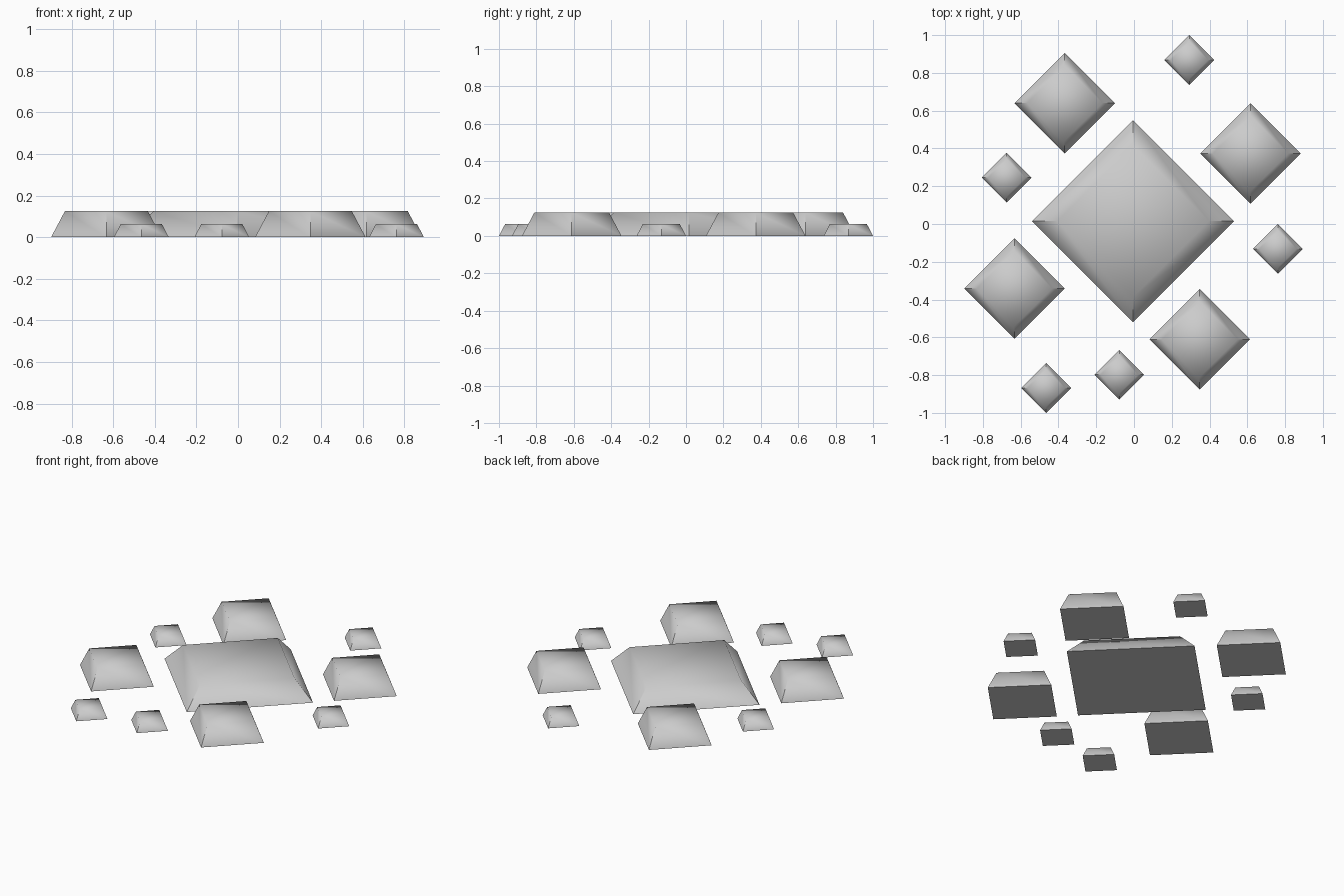
import bpy, bmesh, math

if "Cube" in bpy.data.objects:
    bpy.data.objects.remove(bpy.data.objects["Cube"])


def stud(name, x, y, radius, height, taper=0.75):
    """Square tapered stud turned 45 degrees, soft top rim, sharp corners and base."""
    bm = bmesh.new()
    bmesh.ops.create_cone(bm, cap_ends=True, segments=4, radius1=radius,
                          radius2=radius * taper, depth=height)
    # make sure the corners point along x and y
    corner = bm.verts[:][0].co
    turn = -math.atan2(corner.y, corner.x)
    for v in bm.verts:
        px, py = v.co.x, v.co.y
        v.co.x = px * math.cos(turn) - py * math.sin(turn)
        v.co.y = px * math.sin(turn) + py * math.cos(turn)
        v.co.z += height / 2
    for f in bm.faces:
        f.smooth = True
    # only the rim of the top stays smooth
    for e in bm.edges:
        e.smooth = all(v.co.z > height / 2 for v in e.verts)
    mesh = bpy.data.meshes.new(name)
    bm.to_mesh(mesh)
    bm.free()
    obj = bpy.data.objects.new(name, mesh)
    obj.location = (x, y, 0)
    bpy.context.collection.objects.link(obj)


# Large central stud
stud("centre_stud", -0.005, 0.015, 0.535, 0.125)

# Four medium studs around it
for i, (x, y) in enumerate([(-0.367, 0.64), (0.617, 0.373),
                            (-0.633, -0.342), (0.348, -0.611)]):
    stud(f"medium_stud_{i + 1}", x, y, 0.266, 0.125)

# Five small studs in the gaps
for i, (x, y) in enumerate([(0.293, 0.868), (-0.674, 0.245), (0.762, -0.132),
                            (-0.465, -0.868), (-0.078, -0.798)]):
    stud(f"small_stud_{i + 1}", x, y, 0.132, 0.063)
